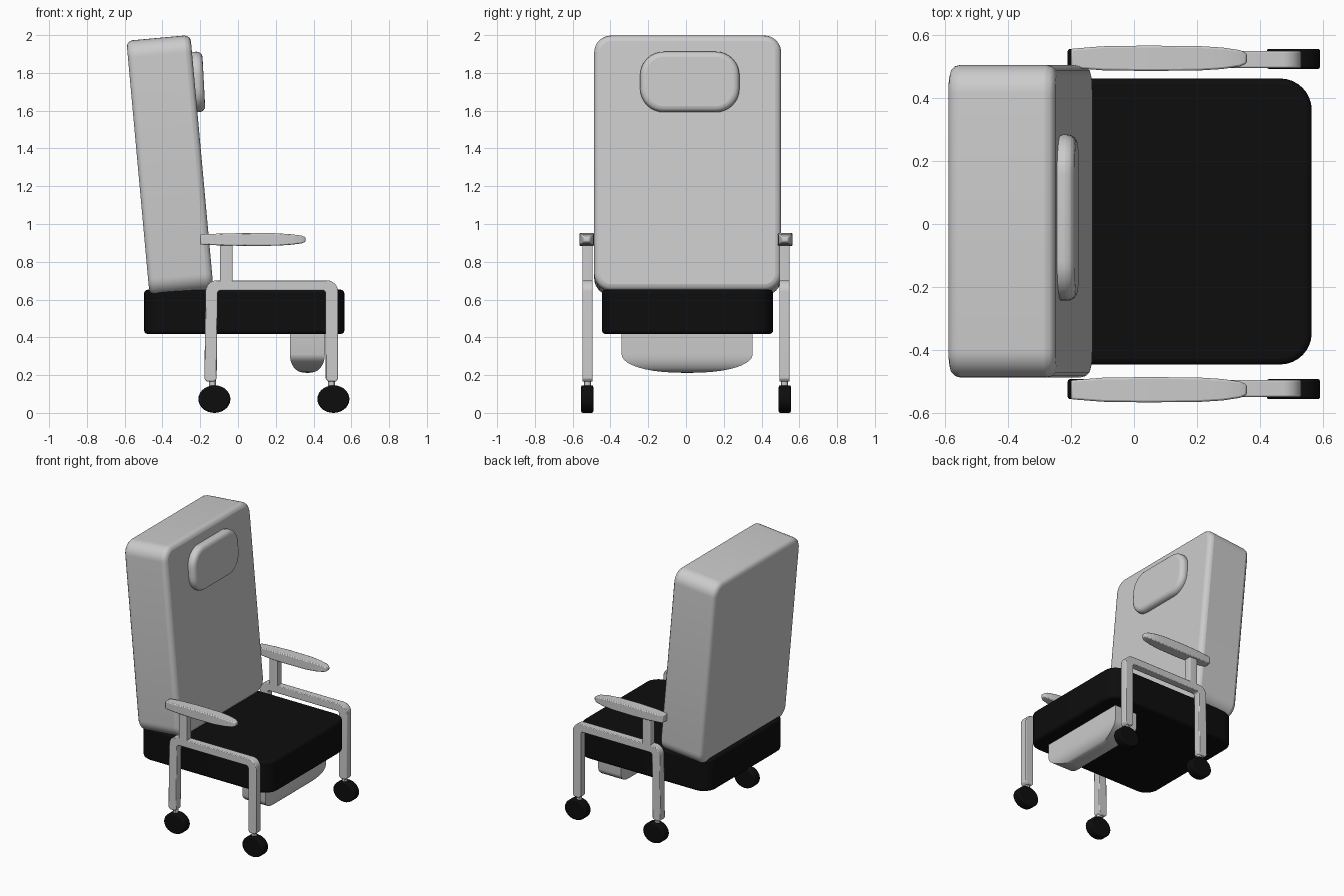
import bpy, bmesh
from math import sin, cos, pi, radians, sqrt

if "Cube" in bpy.data.objects:
    bpy.data.objects.remove(bpy.data.objects["Cube"])

black = bpy.data.materials.new("black")
black.diffuse_color = (0.004, 0.004, 0.004, 1)
black.use_nodes = True
black.node_tree.nodes["Principled BSDF"].inputs["Base Color"].default_value = black.diffuse_color


def make(name, rings, mat=None, bevel=0, segs=3, loc=(0, 0, 0), tilt=0):
    """Skin a list of equal point rings, cap both ends and round the sharp edges."""
    bm = bmesh.new()
    vs = [[bm.verts.new(p) for p in r] for r in rings]
    n = len(rings[0])
    for a, b in zip(vs, vs[1:]):
        for i in range(n):
            bm.faces.new((a[i], a[(i + 1) % n], b[(i + 1) % n], b[i]))
    bm.faces.new(vs[0])
    bm.faces.new(vs[-1])
    bmesh.ops.recalc_face_normals(bm, faces=bm.faces)
    me = bpy.data.meshes.new(name)
    bm.to_mesh(me)
    bm.free()
    ob = bpy.data.objects.new(name, me)
    bpy.context.collection.objects.link(ob)
    ob.location = loc
    ob.rotation_euler = (0, radians(tilt), 0)
    if mat:
        me.materials.append(mat)
    if bevel:
        m = ob.modifiers.new("round", "BEVEL")
        m.width, m.segments = bevel, segs
        m.limit_method, m.angle_limit = "ANGLE", radians(40)
    bpy.ops.object.select_all(action="DESELECT")
    ob.select_set(True)
    bpy.context.view_layer.objects.active = ob
    bpy.ops.object.shade_smooth_by_angle(angle=radians(30))
    return ob


def prism(name, pts, axis, half, **kw):
    """Extrude a 2D outline symmetrically along one axis."""
    place = {"x": lambda u, v, w: (w, u, v),
             "y": lambda u, v, w: (u, w, v),
             "z": lambda u, v, w: (u, v, w)}[axis]
    return make(name, [[place(u, v, w) for u, v in pts] for w in (-half, half)], **kw)


def arc(cx, cy, r, a0, a1, n=8):
    return [(cx + r * cos(radians(a0 + (a1 - a0) * i / n)),
             cy + r * sin(radians(a0 + (a1 - a0) * i / n))) for i in range(n + 1)]


def round_rect(hw, hh, r):
    pts = []
    for k, (sx, sy) in enumerate(((1, 1), (-1, 1), (-1, -1), (1, -1))):
        pts += arc(sx * (hw - r), sy * (hh - r), r, 90 * k, 90 * k + 90)
    return pts


# Upholstery
prism("seat", round_rect(0.53, 0.453, 0.1), "z", 0.117, mat=black, bevel=0.018,
      loc=(0.033, 0.008, 0.535))
prism("backrest", round_rect(0.495, 0.678, 0.09), "x", 0.17, bevel=0.032,
      loc=(-0.36, 0.009, 1.31), tilt=-5.2)
prism("headrest", round_rect(0.263, 0.16, 0.125), "x", 0.037, bevel=0.03, segs=4,
      loc=(-0.218, 0.02, 1.752), tilt=-3)

# Leg pad under the seat, rounded towards the bottom
rings = []
for i in range(11):
    t = min(i / 10, 0.995)
    a = t * pi / 2
    z, hx, hy = 0.31 - 0.098 * sin(a), 0.0925 * cos(a) ** 0.75, 0.347 * cos(a) ** 0.85
    rings.append([(-hx, -hy, z), (hx, -hy, z), (hx, hy, z), (-hx, hy, z)])
rings.insert(0, [(x, y, 0.45) for x, y, z in rings[0]])
make("leg_pad", rings, loc=(0.367, 0.006, 0))

# Side frame outline: an upside-down U
frame = ([(-0.178, 0.18), (-0.165, 0.165), (-0.128, 0.165), (-0.113, 0.18), (-0.108, 0.635)]
         + arc(-0.093, 0.633, 0.015, 180, 90, 3)[1:]
         + arc(0.449, 0.633, 0.015, 90, 0, 3)
         + [(0.464, 0.18), (0.478, 0.165), (0.517, 0.165), (0.53, 0.18)]
         + arc(0.47, 0.642, 0.06, 0, 90) + arc(-0.112, 0.642, 0.06, 90, 180))

# Armrest sections: x, half width, half height
arm = [(-0.2, 0.03, 0.027), (-0.1, 0.038, 0.031), (0.03, 0.04, 0.034), (0.2, 0.039, 0.033),
       (0.28, 0.034, 0.028), (0.335, 0.026, 0.021), (0.358, 0.016, 0.012)]

wheel = [(0.085 * cos(2 * pi * i / 28), 0.073 * sin(2 * pi * i / 28)) for i in range(28)]

# Left and right sides
for side, s in (("right", -1), ("left", 1)):
    y = s * 0.521
    prism(side + "_frame", frame, "y", 0.027, bevel=0.005, segs=2, loc=(0, y, 0))
    prism(side + "_arm_post", round_rect(0.033, 0.027, 0.006), "z", 0.11, loc=(-0.062, y, 0.79))
    make(side + "_armrest", [[(x, -w, -h), (x, w, -h), (x, w, h), (x, -w, h)] for x, w, h in arm],
         bevel=0.006, segs=2, loc=(0, s * 0.525, 0.918))
    for end, x in (("rear", -0.125), ("front", 0.505)):
        prism(f"{side}_{end}_wheel", wheel, "y", 0.032, mat=black, bevel=0.008, segs=2,
              loc=(x, s * 0.523, 0.073))
        prism(f"{side}_{end}_wheel_stem", arc(0, 0, 0.018, 0, 330, 11), "z", 0.025,
              loc=(x - 0.01, y, 0.15))
